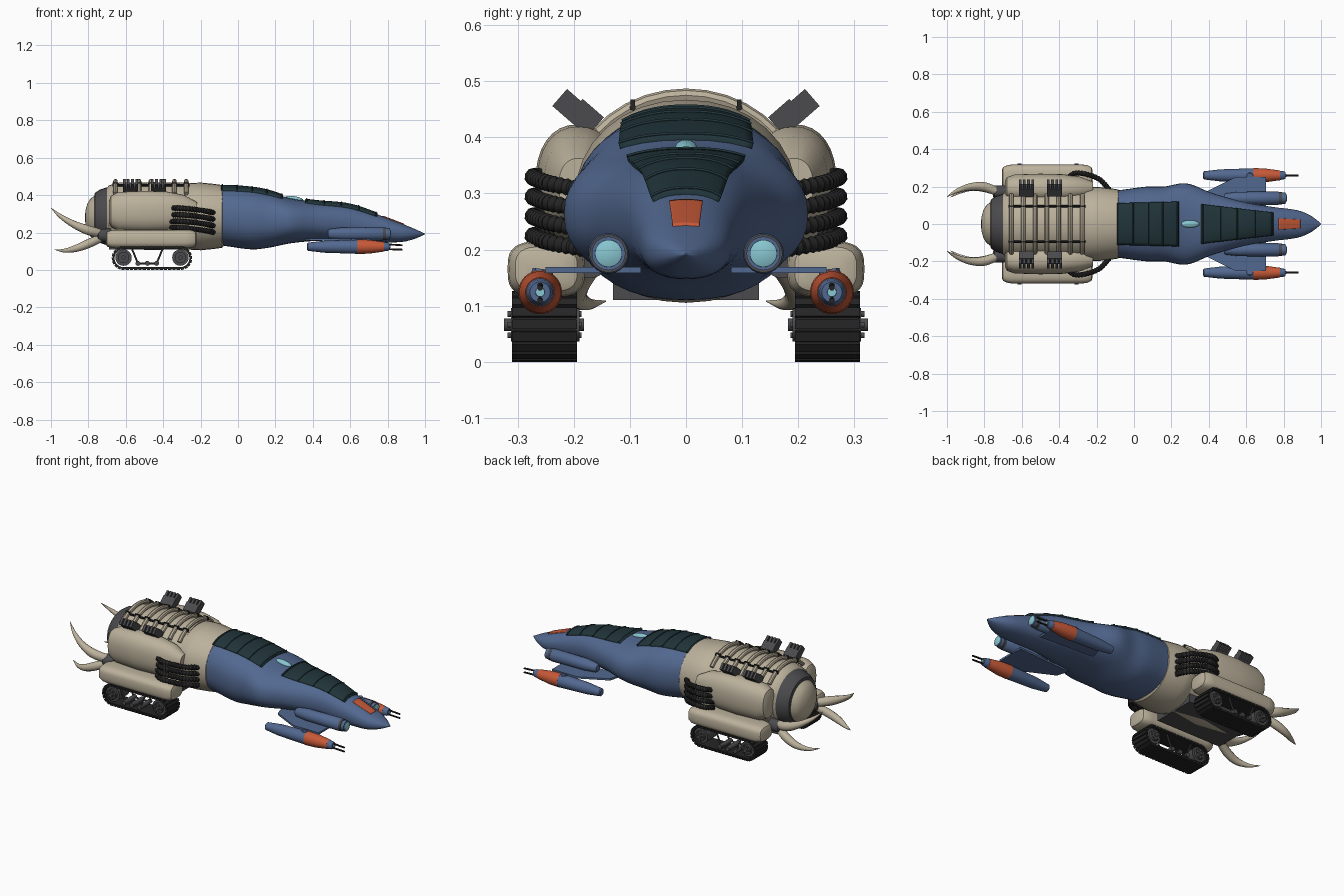
import bpy, bmesh
from math import sin, cos, pi, radians
from mathutils import Vector, Matrix

if "Cube" in bpy.data.objects:
    bpy.data.objects.remove(bpy.data.objects["Cube"])

def material(name, *rgb):
    m = bpy.data.materials.new(name)
    m.diffuse_color = (*rgb, 1)
    m.use_nodes = True
    m.node_tree.nodes["Principled BSDF"].inputs["Base Color"].default_value = m.diffuse_color
    return m
BLUE = material("blue", .085, .14, .28)
TAN = material("tan", .50, .44, .33)
GLASS = material("dark_glass", .015, .035, .042)
ORANGE = material("orange", .57, .10, .04)
BLACK = material("black", .018, .018, .018)
GREY = material("dark_grey", .07, .07, .075)
TEAL = material("teal", .25, .57, .64)

def finish(name, bm, mat, mirror=False, angle=35):
    bmesh.ops.recalc_face_normals(bm, faces=bm.faces)
    me = bpy.data.meshes.new(name)
    bm.to_mesh(me)
    bm.free()
    ob = bpy.data.objects.new(name, me)
    bpy.context.collection.objects.link(ob)
    me.materials.append(mat)
    bpy.ops.object.select_all(action='DESELECT')
    ob.select_set(True)
    bpy.context.view_layer.objects.active = ob
    bpy.ops.object.shade_smooth_by_angle(angle=radians(angle))
    if mirror:
        mod = ob.modifiers.new("mirror", 'MIRROR')
        mod.use_axis = (False, True, False)
        mod.use_mirror_merge = False
    return ob

def loft(bm, rings, cap=True, closed=True):
    vs = [[bm.verts.new(p) for p in r] for r in rings]
    n = len(vs[0])
    for a, b in zip(vs, vs[1:]):
        for i in range(n if closed else n - 1):
            j = (i + 1) % n
            bm.faces.new((a[i], a[j], b[j], b[i]))
    if cap:
        bm.faces.new(vs[0])
        bm.faces.new(vs[-1])

def interp(rows, t):
    """Smooth interpolation of table rows keyed on their first column."""
    k = max(i for i in range(len(rows) - 1) if i == 0 or rows[i][0] <= t)
    tan = lambda i, c: ((rows[min(i + 1, len(rows) - 1)][c] - rows[max(i - 1, 0)][c]) /
                        (rows[min(i + 1, len(rows) - 1)][0] - rows[max(i - 1, 0)][0]))
    a, b = rows[k], rows[k + 1]
    h = b[0] - a[0]
    u = (t - a[0]) / h
    return [(2*u**3 - 3*u*u + 1) * a[c] + (u**3 - 2*u*u + u) * h * tan(k, c)
            + (3*u*u - 2*u**3) * b[c] + (u**3 - u*u) * h * tan(k + 1, c) for c in range(1, len(a))]

def oval(x, y, z, ry, rz, e=2.0, n=32):
    f = lambda v: abs(v) ** (2 / e) * (1 if v >= 0 else -1)
    return [(x, y + ry * f(cos(2*pi*i/n)), z + rz * f(sin(2*pi*i/n))) for i in range(n)]

def pod(name, prof, y, z, mat, sy=1, sz=1, e=2.0, mirror=True):
    bm = bmesh.new()
    loft(bm, [oval(x, y, z, r * sy, r * sz, e) for x, r in prof])
    return finish(name, bm, mat, mirror)

def tube(bm, pts, radii, n=10):
    rings = []
    for i, p in enumerate(pts):
        d = (Vector(pts[min(i + 1, len(pts) - 1)]) - Vector(pts[max(i - 1, 0)])).normalized()
        u = d.cross(Vector((0, .3, 1))).normalized()
        v = d.cross(u)
        rings.append([Vector(p) + radii[i] * (u * cos(2*pi*k/n) + v * sin(2*pi*k/n)) for k in range(n)])
    loft(bm, rings)

def box(bm, centre, size, rot=Matrix()):
    bmesh.ops.create_cube(bm, size=1, matrix=Matrix.Translation(centre) @ rot @ Matrix.Diagonal((*size, 1)))

# forward hull: x, half width, bottom, top
HULL = [(-.3, .165, .14, .43), (-.09, .18, .13, .445), (.07, .2, .11, .436), (.16, .2, .118, .42),
        (.28, .217, .142, .383), (.42, .165, .155, .364), (.6, .115, .155, .345), (.75, .09, .148, .295),
        (.88, .072, .15, .246), (.95, .042, .168, .217), (1, .002, .19, .193)]
E = 2.3
bm = bmesh.new()
rings = []
for i in range(53):
    x = -.3 + 1.3 * i / 52
    w, b, t = interp(HULL, x)
    rings.append(oval(x, 0, (b + t) / 2, w, (t - b) / 2, E, 40))
loft(bm, rings)
finish("forward_hull", bm, BLUE, angle=50)

def hull_top(x, y):
    w, b, t = interp(HULL, x)
    return (b + t) / 2 + (t - b) / 2 * max(0, 1 - abs(y / w) ** E) ** (1 / E)

def patch(name, x0, x1, w0, w1, lift, mat, nx=16):
    bm = bmesh.new()
    rows = []
    for i in range(nx + 1):
        u = i / nx
        x, w = x0 + (x1 - x0) * u, w0 + (w1 - w0) * u
        rows.append([(x, w * k / 8, hull_top(x, w * k / 8) + lift) for k in range(-8, 9)])
    loft(bm, rows, cap=False, closed=False)
    ob = finish(name, bm, mat)
    mod = ob.modifiers.new("thickness", 'SOLIDIFY')
    mod.thickness, mod.offset = .024, -1 if ob.data.polygons[0].normal.z > 0 else 1

# canopies, their ribs, nose panel and gem
for name, x0, x1, w0, w1 in (("rear_canopy", -.09, .24, .112, .12), ("front_canopy", .36, .745, .106, .062)):
    patch(name, x0, x1, w0, w1, .01, GLASS)
    bm = bmesh.new()
    for u in (.02, .26, .5, .74, .98):
        x, w = x0 + (x1 - x0) * u, w0 + (w1 - w0) * u
        tube(bm, [(x, w * k / 6, hull_top(x, w * k / 6) + .01) for k in range(-6, 7)], [.004] * 13, 6)
    finish(name + "_ribs", bm, GLASS)
patch("nose_panel", .775, .89, .03, .024, .004, ORANGE)
bm = bmesh.new()
bmesh.ops.create_uvsphere(bm, u_segments=20, v_segments=12, radius=1,
    matrix=Matrix.Translation((.3, 0, .38)) @ Matrix.Rotation(radians(9), 4, 'Y') @ Matrix.Diagonal((.05, .02, .014, 1)))
finish("top_gem", bm, TEAL)

# inner nacelles with lenses
pod("inner_nacelle", [(.48, .018), (.49, .026), (.56, .034), (.77, .036), (.78, .03), (.81, .03)], .138, .193, BLUE)
pod("nacelle_collar", [(.775, .034), (.79, .034)], .138, .193, GREY)
pod("nacelle_lens", [(.80, .025), (.813, .024), (.818, .012)], .138, .193, TEAL)

# outer gun pods on flat wings
pod("gun_pod_rear", [(.37, .016), (.375, .022), (.46, .032), (.64, .038)], .26, .124, BLUE)
pod("gun_pod_band", [(.638, .039), (.7, .037), (.78, .026)], .26, .124, ORANGE)
pod("gun_pod_tip", [(.778, .025), (.8, .022), (.81, .018)], .26, .124, BLUE)
pod("gun_pod_lens", [(.8, .009), (.816, .008)], .26, .124, TEAL)
bm = bmesh.new()
for dz in (-.013, .013):
    tube(bm, [(.79, .26, .124 + dz), (.88, .26, .12 + dz * .9)], [.005, .005], 8)
finish("gun_barrels", bm, BLACK, True)
bm = bmesh.new()
loft(bm, [[(x, y, z) for x, y in ((.36, .1), (.38, .17), (.54, .25), (.705, .25), (.705, .08))] for z in (.158, .169)])
tube(bm, [(.62, .255, .165), (.62, .26, .13)], [.018, .025], 8)
finish("wing", bm, BLUE, True)

# rear engine body
pod("engine_collar", [(-.275, .165), (-.255, .178), (-.2, .181), (-.13, .174), (-.085, .168), (-.075, .158)],
    0, .286, TAN, 1.1, 1, 2.1, False)
pod("engine_barrel", [(-.71, .14), (-.69, .164), (-.64, .178), (-.45, .181), (-.26, .178)], 0, .288, TAN, 1.06, 1, 2, False)
pod("tail_ring", [(-.768, .11), (-.765, .125), (-.74, .142), (-.70, .155)], 0, .287, GREY, 1.04, 1, 2, False)
pod("tail_dome", [(-.818, .01), (-.815, .04), (-.805, .075), (-.79, .1), (-.76, .122)], 0, .28, TAN, 1, 1, 2, False)
bm = bmesh.new()
box(bm, (-.48, 0, .14), (.42, .26, .06))
finish("belly_plate", bm, GREY)

# hoops and bars over the barrel
hoops, bars = bmesh.new(), bmesh.new()
for i in range(7):
    x = -.655 + i * .063
    arc = [radians(a) for a in range(-50, 51, 10)]
    tube(hoops, [(x, .203 * sin(a), .288 + .187 * cos(a)) for a in arc], [.012] * len(arc), 8)
    for y in (-.095, .095):
        box(bars, (x, y, .46), (.03, .008, .014))
for y in (-.095, .095):
    tube(bars, [(-.67, y, .453), (-.26, y, .453)], [.006, .006], 6)
finish("barrel_hoops", hoops, TAN)
finish("barrel_bars", bars, BLACK)

# side pods, exhaust fins and hoses
pod("side_pod", [(-.69, .5), (-.68, .75), (-.64, .94), (-.5, 1), (-.38, .96), (-.29, .8), (-.22, .45)], .192, .313, TAN, .077, .11, 2.3)
bm = bmesh.new()
rot = Matrix.Rotation(radians(41), 4, 'X')
for cx in (-.575, -.425):
    box(bm, (cx, .18, .435), (.08, .05, .045), rot)
    for k in range(4):
        box(bm, (cx - .033 + k * .022, .201, .45), (.014, .064, .04), rot)
finish("exhaust_fins", bm, GREY, True)
bm = bmesh.new()
for i in range(4):
    z = .33 - .035 * i
    path = [(0, -.36, .245, z), (1, -.31, .272, z), (2, -.24, .262, z - .006), (3, -.18, .235, z - .014), (4, -.13, .18, z - .024)]
    pts = [interp(path, 4 * k / 36) for k in range(37)]
    tube(bm, pts, [.0155 if k % 2 else .0125 for k in range(37)], 10)
finish("ribbed_hoses", bm, BLACK, True)

# track housings
pod("track_housing", [(-.707, .55), (-.7, .8), (-.675, .96), (-.65, 1), (-.28, 1), (-.25, .96), (-.228, .8), (-.222, .55)],
    .249, .165, TAN, .069, .05, 3.2)

# tracks: belt, treads, wheels, rollers and struts
def stadium(s, r, a=-.612, b=-.308, z=.063):
    """Point and angle at fraction s of a belt around two wheel centres."""
    L = b - a
    arc = pi * .0625
    d = (s % 1) * 2 * (L + arc)
    if d < L:
        return b - d, z - r, 0
    if d < L + arc:
        t = (d - L) / .0625
        return a - r * sin(t), z - r * cos(t), t
    if d < 2 * L + arc:
        return a + d - L - arc, z + r, pi
    t = (d - 2 * L - arc) / .0625
    return b + r * sin(t), z + r * cos(t), pi + t
N = 44
bm = bmesh.new()
rings = []
for k in range(2 * N + 1):
    (xo, zo, _), (xi, zi, _) = stadium(k / 2 / N, .057), stadium(k / 2 / N, .048)
    rings.append([(xo, .197, zo), (xo, .307, zo), (xi, .307, zi), (xi, .197, zi)])
loft(bm, rings, cap=False)
for k in range(N):
    x, z, t = stadium((k + .5) / N, .058)
    box(bm, (x, .252, z), (.017, .116, .010), Matrix.Rotation(t, 4, 'Y'))
finish("track_belt", bm, BLACK, True)
bm = bmesh.new()
def axle(x, z, r, y0, y1):
    tube(bm, [(x, y0, z), (x, y1, z)], [r, r], 20)
for x in (-.612, -.308):
    axle(x, .066, .044, .205, .299)
    axle(x, .066, .03, .19, .312)
    axle(x, .066, .011, .182, .324)
    for k in range(6):
        axle(x + .022 * cos(k * pi / 3), .066 + .022 * sin(k * pi / 3), .005, .186, .318)
for x in (-.535, -.485, -.435):
    axle(x, .035, .013, .2, .306)
for y in (.212, .292):
    for pts in (((-.57, y, .12), (-.535, y, .035)), ((-.4, y, .12), (-.435, y, .035)), ((-.535, y, .035), (-.435, y, .035))):
        tube(bm, pts, [.005, .005], 8)
finish("track_wheels", bm, GREY, True)

# tail tusks and sockets
bm = bmesh.new()
for path in ([(0, -.715, .165, .19, .022), (1, -.8, .198, .212, .026), (2, -.88, .198, .245, .019), (3, -.95, .175, .288, .011), (4, -1, .145, .332, .001)],
             [(0, -.715, .165, .178, .02), (1, -.79, .192, .145, .024), (2, -.86, .197, .117, .02), (3, -.925, .175, .103, .011), (4, -.98, .143, .108, .001)]):
    pts = [interp(path, k / 5) for k in range(21)]
    tube(bm, [p[:3] for p in pts], [p[3] for p in pts], 12)
finish("tail_tusks", bm, TAN, True)
pod("tusk_socket", [(-.755, .024), (-.745, .034), (-.68, .036)], .172, .185, GREY)
